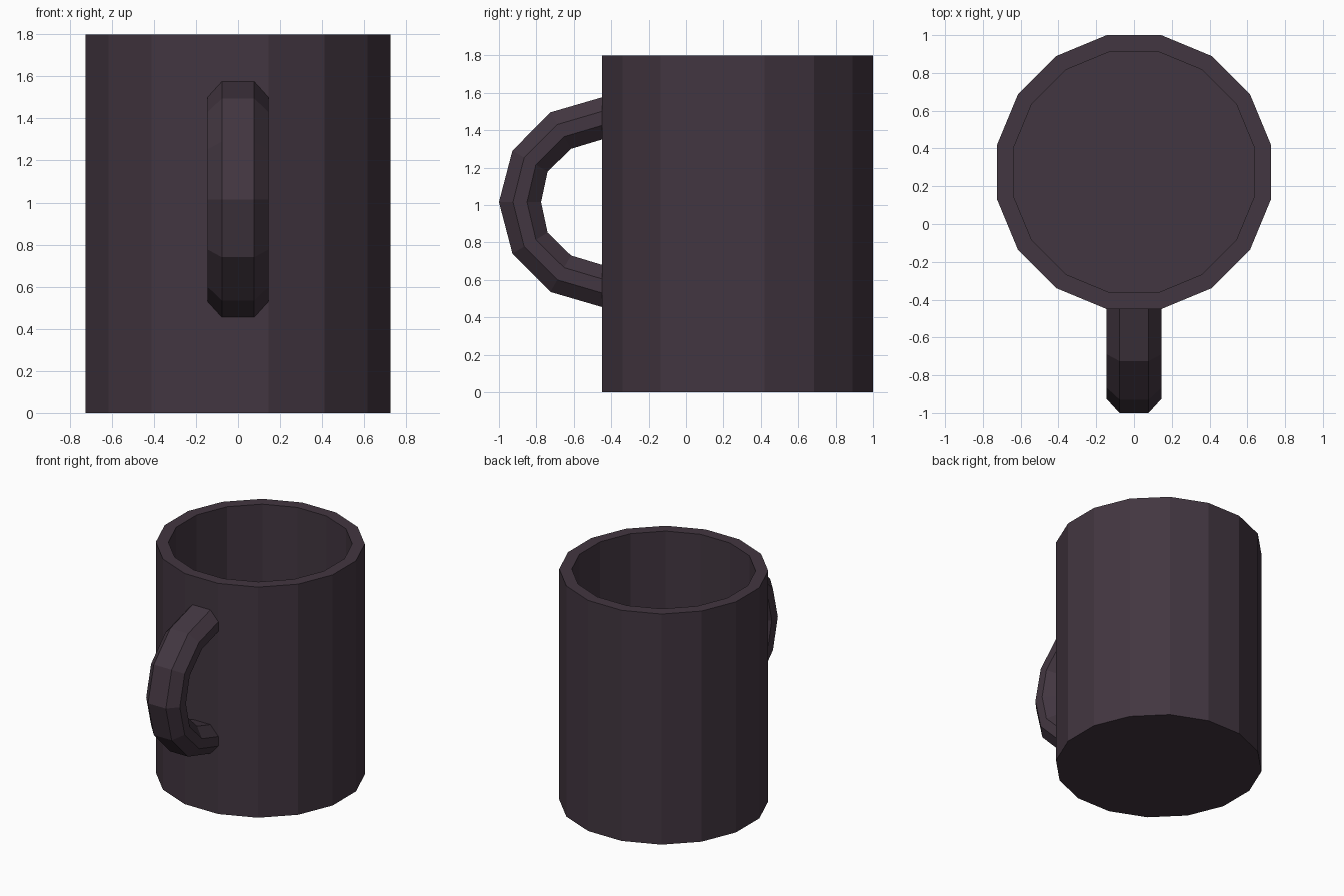
import bpy, bmesh, math

if "Cube" in bpy.data.objects:
    bpy.data.objects.remove(bpy.data.objects["Cube"])

mat = bpy.data.materials.new("dark_glaze")
mat.diffuse_color = (0.055, 0.037, 0.052, 1)
mat.use_nodes = True
mat.node_tree.nodes["Principled BSDF"].inputs["Base Color"].default_value = mat.diffuse_color


def loft(name, rings, cap_start=True, cap_end=True):
    """Skin a list of closed rings of points into a flat-shaded object."""
    bm = bmesh.new()
    loops = [[bm.verts.new(p) for p in ring] for ring in rings]
    n = len(loops[0])
    for a, b in zip(loops, loops[1:]):
        for i in range(n):
            j = (i + 1) % n
            bm.faces.new((a[i], a[j], b[j], b[i]))
    if cap_start:
        bm.faces.new(loops[0][::-1])
    if cap_end:
        bm.faces.new(loops[-1])
    bmesh.ops.recalc_face_normals(bm, faces=bm.faces)
    me = bpy.data.meshes.new(name)
    bm.to_mesh(me)
    bm.free()
    me.materials.append(mat)
    ob = bpy.data.objects.new(name, me)
    bpy.context.collection.objects.link(ob)
    return ob


# Cup body: 16-sided wall, rim and inner floor
SIDES, CENTRE_Y = 16, 0.275


def cup_ring(apothem, z):
    r = apothem / math.cos(math.pi / SIDES)
    angles = [2 * math.pi * (i + 0.5) / SIDES for i in range(SIDES)]
    return [(r * math.cos(a), CENTRE_Y + r * math.sin(a), z) for a in angles]


loft("cup_body", [cup_ring(0.725, 0), cup_ring(0.725, 1.8),
                  cup_ring(0.638, 1.8), cup_ring(0.638, 0.09)])

# Handle: chamfered section swept between outer and inner arcs, mirrored about mid height
MID_Z = 1.015
# (outer y, outer height, inner y, inner height), heights measured from MID_Z
upper = [(-0.42, 0.569, -0.42, 0.344), (-0.725, 0.48, -0.615, 0.285),
         (-0.928, 0.275, -0.74, 0.163)]
stations = upper + [(-1.0, 0, -0.775, 0)]
stations += [(oy, -oz, iy, -iz) for oy, oz, iy, iz in reversed(upper)]
half = [(0.077, 0), (0.145, 1 / 3), (0.145, 2 / 3), (0.077, 1)]
section = half + [(-x, t) for x, t in reversed(half)]

loft("handle", [[(x, oy + (iy - oy) * t, MID_Z + oz + (iz - oz) * t)
                 for x, t in section] for oy, oz, iy, iz in stations])
